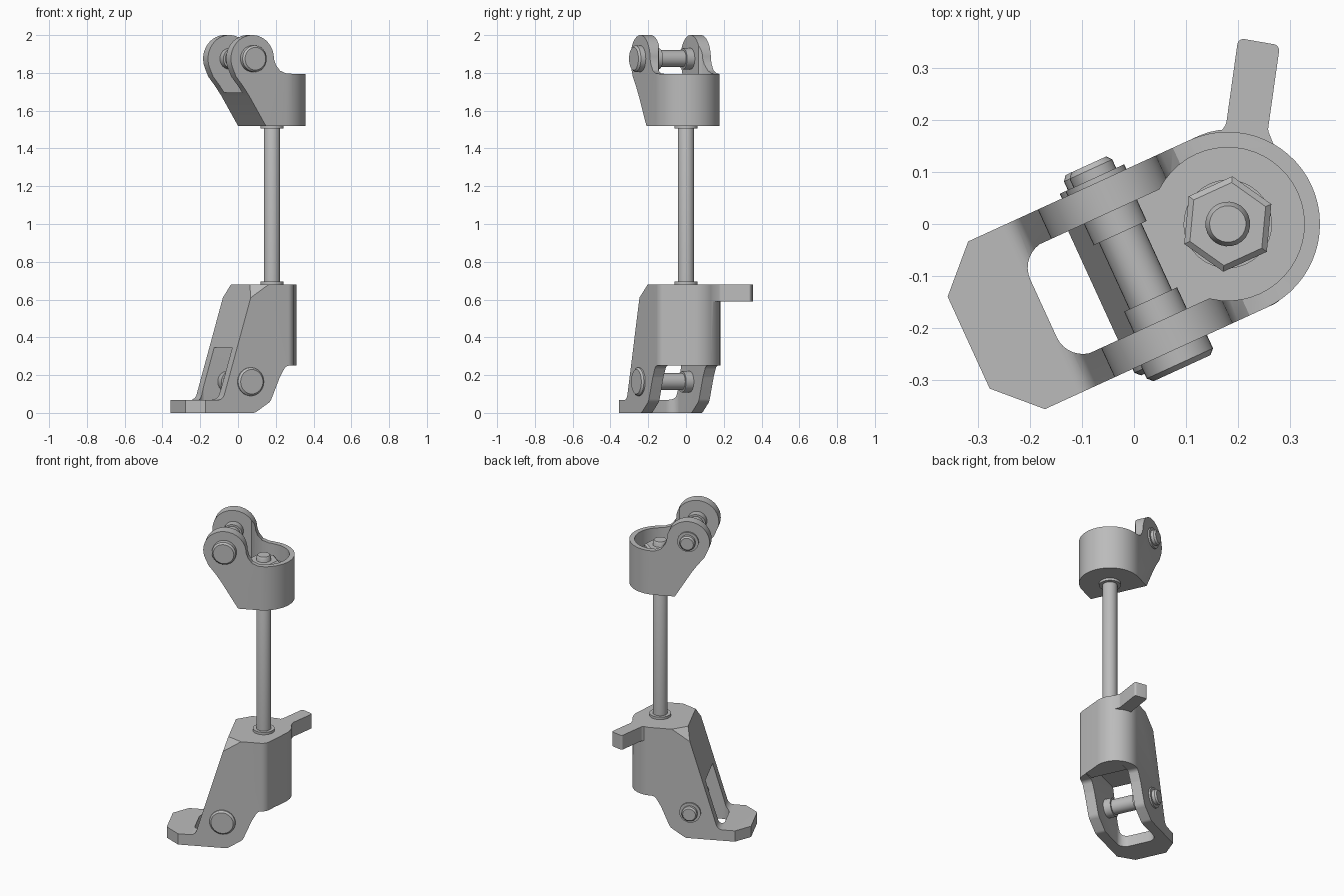
import bpy, bmesh, math
from mathutils import Vector, Matrix

cube = bpy.data.objects.get("Cube")
if cube:
    bpy.data.objects.remove(cube, do_unlink=True)

grey = bpy.data.materials.new("plain_grey")
grey.use_nodes = True
GREY = (0.5, 0.5, 0.5, 1)
grey.diffuse_color = GREY
grey.node_tree.nodes["Principled BSDF"].inputs["Base Color"].default_value = GREY

# Local frame: origin on the rod axis, toe towards -x, cross pins along y
YAW = math.radians(24.6)
PLACE = Matrix.Translation((0.18, 0, 0)) @ Matrix.Rotation(YAW, 4, 'Z')
HALF, SLOT = 0.177, 0.115


def make(name, bm):
    bmesh.ops.recalc_face_normals(bm, faces=bm.faces)
    mesh = bpy.data.meshes.new(name)
    bm.to_mesh(mesh)
    bm.free()
    mesh.materials.append(grey)
    ob = bpy.data.objects.new(name, mesh)
    bpy.context.collection.objects.link(ob)
    return ob


def rounded(points, steps=8):
    """Outline from (a, b) or (a, b, radius) corners."""
    out = []
    for i, p in enumerate(points):
        c = Vector(p[:2])
        if len(p) == 2:
            out.append(c)
            continue
        u = (Vector(points[i - 1][:2]) - c).normalized()
        v = (Vector(points[(i + 1) % len(points)][:2]) - c).normalized()
        half = u.angle(v) / 2
        centre = c + (u + v).normalized() * (p[2] / math.sin(half))
        start = c + u * (p[2] / math.tan(half)) - centre
        end = c + v * (p[2] / math.tan(half)) - centre
        turn = math.atan2(start.x * end.y - start.y * end.x, start.dot(end))
        for k in range(steps + 1):
            out.append(centre + Matrix.Rotation(turn * k / steps, 2) @ start)
    return out


def prism(name, outline, axis, lo, hi):
    """Extrude an xy outline along z, or an xz outline along y."""
    bm = bmesh.new()
    rings = []
    for t in (lo, hi):
        rings.append([bm.verts.new((a, b, t) if axis == 'Z' else (a, t, b)) for a, b in outline])
        bm.faces.new(rings[-1])
    n = len(outline)
    for i in range(n):
        j = (i + 1) % n
        bm.faces.new((rings[0][i], rings[0][j], rings[1][j], rings[1][i]))
    return make(name, bm)


def turned(name, profile, axis='Z', x=0, z=0, sides=32):
    """Solid of revolution from (radius, position) pairs."""
    bm = bmesh.new()
    rings = []
    for r, t in profile:
        ring = []
        for k in range(sides):
            a = math.tau * k / sides
            p, q = r * math.cos(a), r * math.sin(a)
            ring.append(bm.verts.new((x + p, q, t) if axis == 'Z' else (x + p, t, z + q)))
        rings.append(ring)
    for lower, upper in zip(rings, rings[1:]):
        for i in range(sides):
            j = (i + 1) % sides
            bm.faces.new((lower[i], lower[j], upper[j], upper[i]))
    bm.faces.new(rings[0])
    bm.faces.new(rings[-1])
    return make(name, bm)


def combine(ob, other, operation):
    mod = ob.modifiers.new("cut", 'BOOLEAN')
    mod.operation, mod.solver, mod.object = operation, 'EXACT', other
    bpy.context.view_layer.objects.active = ob
    bpy.ops.object.modifier_apply(modifier=mod.name)
    bpy.data.objects.remove(other, do_unlink=True)


# Lower foot: side profile trimmed by its plan
foot = prism("lower_foot", rounded([
    (-0.6, 0), (-0.18, 0, 0.04), (-0.09, 0.06, 0.05), (-0.035, 0.19, 0.06), (0.0, 0.25, 0.035),
    (0.3, 0.25), (0.3, 0.68), (-0.184, 0.68), (-0.367, 0.068, 0.04), (-0.6, 0.068)]), 'Y', -0.3, 0.3)
foot_plan = prism("foot_plan", rounded([
    (-0.547, 0.097), (-0.547, -0.097), (-0.467, -HALF), (0.043, -HALF, 0.05),
    (0.244, HALF, 0.13), (-0.467, HALF)], 14), 'Z', -0.1, 0.8)
combine(foot, foot_plan, 'INTERSECT')

# Side lever on the foot
turn_back = Matrix.Rotation(-YAW, 2)
lever = rounded([(-0.1, 0.1), (-0.06, 0.165), (-0.005, 0.178, 0.03), (0.02, 0.357, 0.012),
                 (0.1, 0.343, 0.012), (0.077, 0.18, 0.02), (0.095, 0.135), (0.07, 0.05)])
combine(foot, prism("lever", [turn_back @ p for p in lever], 'Z', 0.59, 0.68), 'UNION')

# Slot between the foot legs, opening through the toe plate
slot = prism("slot", [(-0.39, -0.1), (0.5, -0.1), (0.5, 0.2), (0.0, 0.262), (-0.06, 0.345),
                      (-0.39, 0.345)], 'Y', -SLOT, SLOT)
combine(slot, prism("slot_plan", rounded([
    (-0.389, -SLOT - 0.001, 0.055), (0.45, -SLOT - 0.001), (0.45, SLOT + 0.001),
    (-0.389, SLOT + 0.001, 0.055)]), 'Z', -0.2, 0.5), 'INTERSECT')
combine(foot, slot, 'DIFFERENCE')

# Cut the two upper front corners
for side in (1, -1):
    a = Vector((-0.1, side * HALF, 0.68))
    b = Vector((-0.184, side * 0.12, 0.68))
    c = Vector((-0.205, side * HALF, 0.61))
    normal = (b - a).cross(c - a)
    if normal.x > 0:
        normal.negate()
    bm = bmesh.new()
    bm.from_mesh(foot.data)
    res = bmesh.ops.bisect_plane(bm, geom=bm.verts[:] + bm.edges[:] + bm.faces[:],
                                 plane_co=a, plane_no=normal, clear_outer=True)
    rim = [e for e in res["geom_cut"] if isinstance(e, bmesh.types.BMEdge)]
    bmesh.ops.holes_fill(bm, edges=rim)
    bm.to_mesh(foot.data)
    bm.free()

# Upper clevis: side profile trimmed by a round-ended plan, then hollowed
PIN_X, PIN_Z, EAR = -0.195, 1.875, 0.125
ear = [(PIN_X + EAR * math.cos(math.radians(d)), PIN_Z + EAR * math.sin(math.radians(d)))
       for d in range(0, 205, 6)]
clevis = prism("upper_clevis", [tuple(p) for p in rounded([
    (0.3, 1.52), (0.3, 1.795), (0.04, 1.795), (0.0, 1.798), (-0.035, 1.812), (-0.06, 1.845)])]
    + ear + [(-0.29, 1.78), (-0.25, 1.73), (-0.215, 1.68), (-0.117, 1.52)], 'Y', -0.3, 0.3)
arc = [(HALF * math.sin(math.radians(d)), -HALF * math.cos(math.radians(d)))
       for d in range(0, 181, 6)]
combine(clevis, prism("clevis_plan", [(-0.5, -HALF)] + arc + [(-0.5, HALF)], 'Z', 1.4, 2.1),
        'INTERSECT')
combine(clevis, prism("ear_gap", [(-0.6, 1.695), (0, 1.695), (0, 2.2), (-0.6, 2.2)],
                      'Y', -SLOT, SLOT), 'DIFFERENCE')
combine(clevis, turned("cup", [(0.147, 1.695), (0.147, 2.2)], sides=48), 'DIFFERENCE')

parts = [foot, clevis]

# Rod with collars, washer and nut
parts += [
    turned("rod", [(0.043, 0.66), (0.043, 1.775), (0.035, 1.79)], sides=24),
    turned("lower_rod_collar", [(0.062, 0.67), (0.062, 0.695)]),
    turned("upper_rod_collar", [(0.062, 1.505), (0.062, 1.53)]),
    turned("rod_washer", [(0.085, 1.69), (0.085, 1.71)]),
    turned("rod_nut", [(0.092, 1.705), (0.092, 1.75), (0.08, 1.76)], sides=6),
]

# Cross pins with heads, spacers and retaining washers
for label, x, z, head, tip in (("lower", -0.207, 0.165, 0.075, -0.195),
                               ("upper", PIN_X, PIN_Z, 0.07, -0.215)):
    parts.append(turned(label + "_pin", [
        (head - 0.01, tip), (head, tip + 0.01), (head, -0.17), (0.045, -0.17),
        (0.045, 0.205), (0.037, 0.215)], 'Y', x, z))
    for side, word in ((-1, "right"), (1, "left")):
        parts.append(turned(f"{label}_{word}_spacer", [
            (0.056, side * 0.07), (0.056, side * 0.12)], 'Y', x, z))
    parts.append(turned(label + "_pin_washer", [(0.062, 0.17), (0.062, 0.187)], 'Y', x, z))

bpy.ops.object.select_all(action='DESELECT')
for ob in parts:
    ob.matrix_world = PLACE
    ob.select_set(True)
bpy.context.view_layer.objects.active = foot
bpy.ops.object.shade_smooth_by_angle(angle=math.radians(30))
